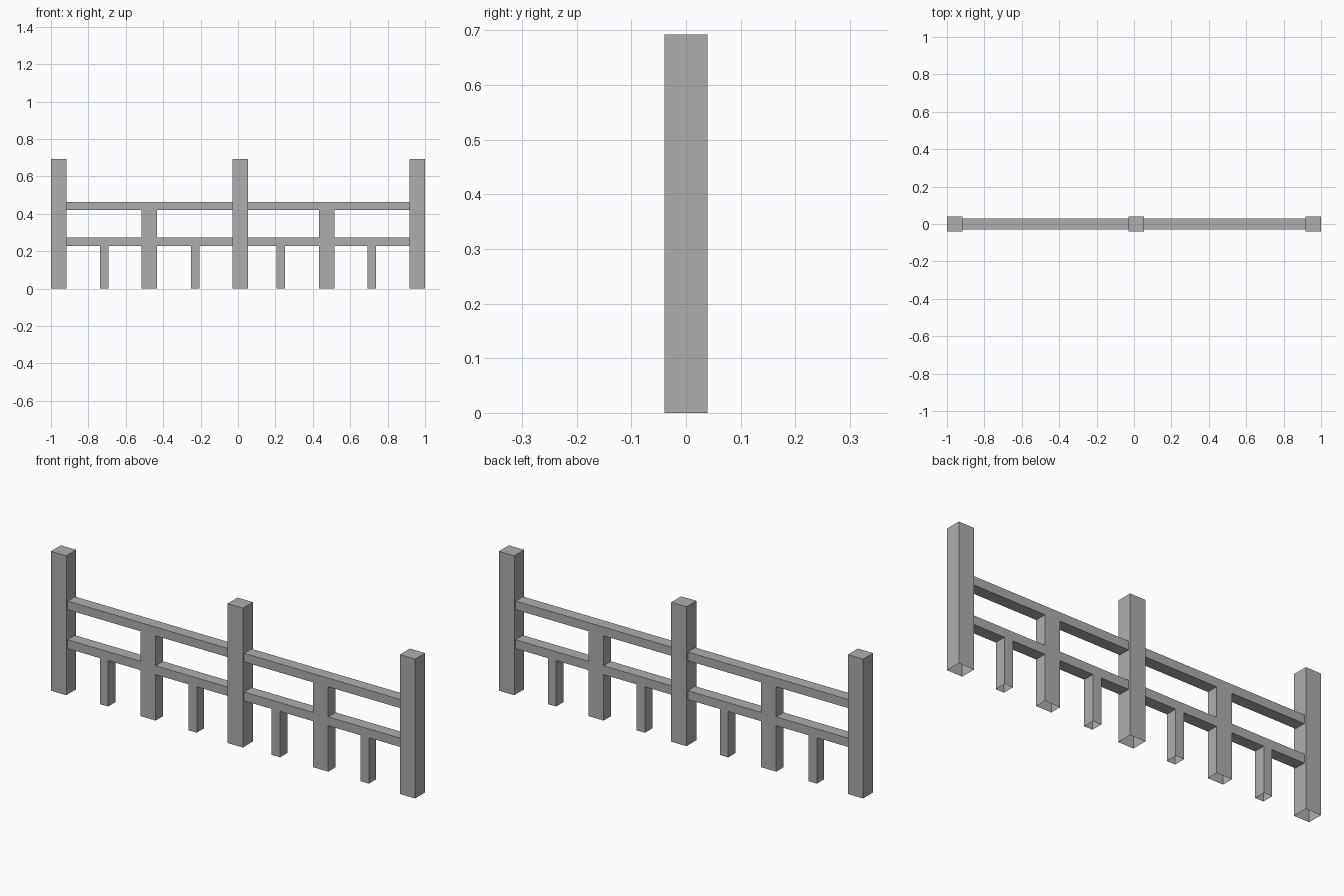
import bpy
import bmesh
from mathutils import Vector

cube = bpy.data.objects.get("Cube")
if cube:
    bpy.data.objects.remove(cube, do_unlink=True)

grey = bpy.data.materials.new("grey_wood")
grey.use_nodes = True
colour = (0.42, 0.42, 0.42, 1)
grey.diffuse_color = colour
grey.node_tree.nodes["Principled BSDF"].inputs["Base Color"].default_value = colour


def beam(name, x0, x1, z0, z1, depth, open_sides):
    """Box centred on y = 0, left open towards the given directions."""
    bm = bmesh.new()
    bmesh.ops.create_cube(bm, size=1)
    bm.normal_update()
    hidden = [f for f in bm.faces
              if any(f.normal.dot(Vector(d)) > 0.9 for d in open_sides)]
    bmesh.ops.delete(bm, geom=hidden, context='FACES')
    bmesh.ops.scale(bm, vec=(x1 - x0, depth, z1 - z0), verts=bm.verts)
    bmesh.ops.translate(bm, vec=((x0 + x1) / 2, 0, (z0 + z1) / 2), verts=bm.verts)
    mesh = bpy.data.meshes.new(name)
    bm.to_mesh(mesh)
    bm.free()
    mesh.materials.append(grey)
    obj = bpy.data.objects.new(name, mesh)
    bpy.context.collection.objects.link(obj)


UP, DOWN, ENDS = (0, 0, 1), (0, 0, -1), [(1, 0, 0), (-1, 0, 0)]
POST_DEPTH, RAIL_DEPTH = 0.078, 0.058
LOW, HIGH = (0.228, 0.272), (0.421, 0.464)

# Tall posts, hollow underneath
tall = [(-1, -0.916), (-0.03, 0.054), (0.916, 1)]
for side, (a, b) in zip(("right", "middle", "left"), tall):
    beam(f"tall_post_{side}", a, b, 0, 0.692, POST_DEPTH, [DOWN])

# Medium posts up to the upper rail
medium = [(-0.516, -0.432), (0.432, 0.516)]
for side, (a, b) in zip(("right", "left"), medium):
    beam(f"medium_post_{side}", a, b, 0, HIGH[0], RAIL_DEPTH, [DOWN, UP])

# Short thin posts up to the lower rail
for i, x in enumerate((-0.716, -0.229, 0.228, 0.716)):
    beam(f"short_post_{i + 1}", x - 0.023, x + 0.023, 0, LOW[0], RAIL_DEPTH, [DOWN, UP])


# Rails filling each gap between neighbouring posts
def rails(name, posts, height):
    posts = sorted(posts)
    for i, (p, q) in enumerate(zip(posts, posts[1:])):
        beam(f"{name}_{i + 1}", p[1], q[0], *height, RAIL_DEPTH, ENDS)


rails("upper_rail", tall, HIGH)
rails("lower_rail", tall + medium, LOW)
